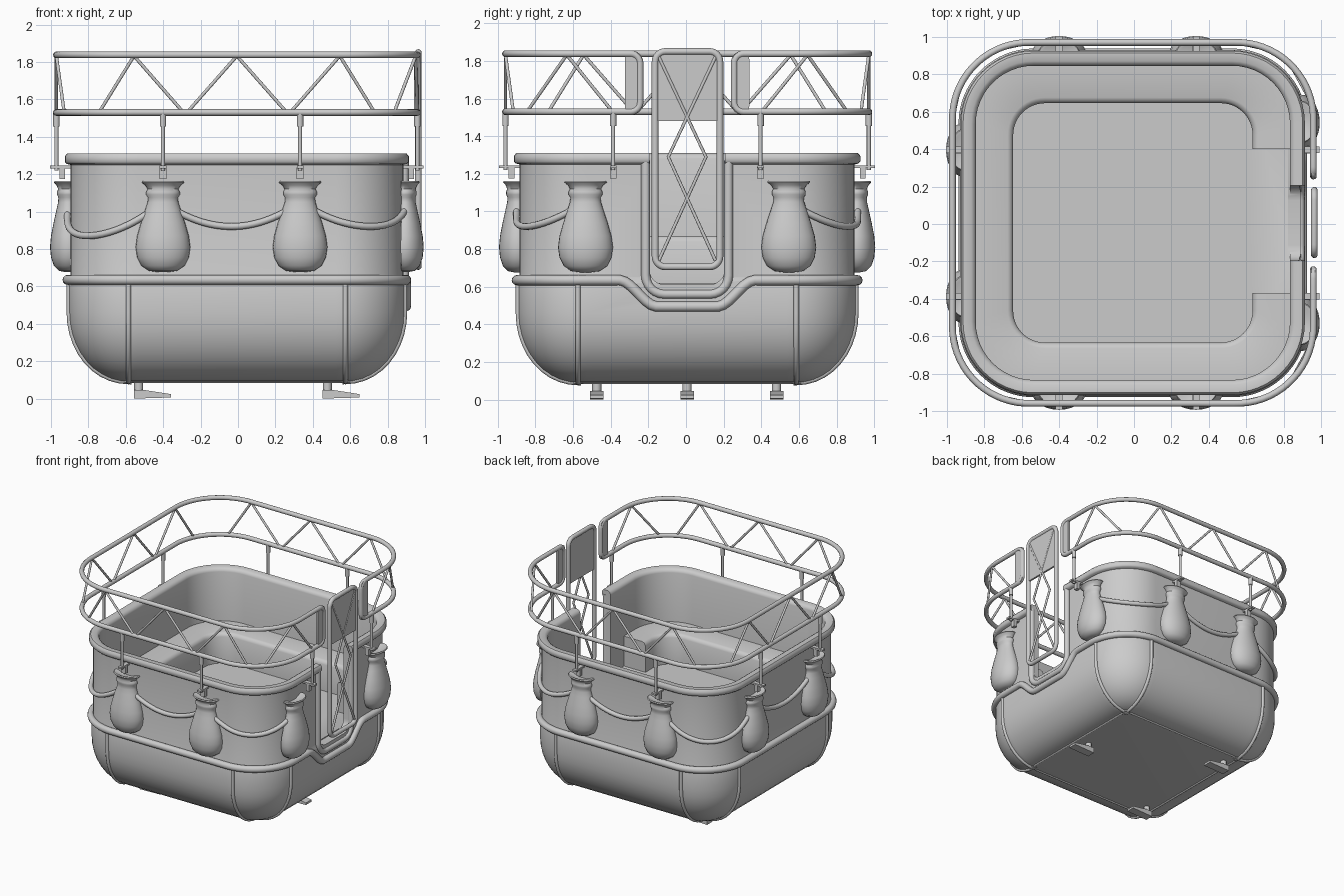
import bpy, bmesh
from math import sin, cos, pi, floor, copysign, ceil
from mathutils import Vector

if "Cube" in bpy.data.objects:
    bpy.data.objects.remove(bpy.data.objects["Cube"])

L = 0.53                      # half length of the straight sides of the hull
HOOP = (0.965, 0.41)          # half width, corner radius of the railing
WALL = (0.90, 0.37)
ROPE = (0.906, 0.376)


def quarter(h, r):
    return 2 * (h - r) + r * pi / 2


def loop_pt(s, h, r):
    """Point and heading at distance s round a rounded square, from front centre."""
    q = quarter(h, r)
    k = floor((s + q / 2) / q)
    d = s - k * q
    a = copysign(max(0, abs(d) - (h - r)) / r, d)
    x = d if a == 0 else copysign(h - r, d) + r * sin(a)
    y = -(h - r) - r * cos(a)
    c, n = round(cos(k * pi / 2)), round(sin(k * pi / 2))
    return Vector((x * c - y * n, x * n + y * c, 0)), k * pi / 2 + a


def rrect(u0, u1, v0, v1, r, step=9):
    """Rounded rectangle outline in two dimensions, long sides subdivided."""
    pts = []
    for cx, cy, a0 in ((u1 - r, v0 + r, -pi / 2), (u1 - r, v1 - r, 0),
                       (u0 + r, v1 - r, pi / 2), (u0 + r, v0 + r, pi)):
        pts += [(cx + r * cos(a0 + i * pi / 12), cy + r * sin(a0 + i * pi / 12)) for i in range(7)]
    out = []
    for p, q in zip(pts, pts[1:] + pts[:1]):
        n = max(1, ceil(((p[0] - q[0]) ** 2 + (p[1] - q[1]) ** 2) ** .5 / step))
        out += [(p[0] + (q[0] - p[0]) * i / n, p[1] + (q[1] - p[1]) * i / n) for i in range(n)]
    return out


def add_mesh(name, verts, faces):
    me = bpy.data.meshes.new(name)
    me.from_pydata([tuple(v) for v in verts], [], faces)
    bm = bmesh.new()
    bm.from_mesh(me)
    bmesh.ops.recalc_face_normals(bm, faces=bm.faces)
    bm.to_mesh(me)
    bm.free()
    ob = bpy.data.objects.new(name, me)
    bpy.context.collection.objects.link(ob)
    return ob


def loft(name, rings, capped=True):
    n, m = len(rings[0]), len(rings)
    faces = [(i * n + j, i * n + (j + 1) % n, (i + 1) % m * n + (j + 1) % n, (i + 1) % m * n + j)
             for i in range(m - 1 if capped else m) for j in range(n)]
    if capped:
        faces += [tuple(range(n)), tuple(range((m - 1) * n, m * n))]
    return add_mesh(name, [v for r in rings for v in r], faces)


def prism(name, pts, offset):
    return loft(name, [pts, [Vector(p) + Vector(offset) for p in pts]])


def box(name, size, loc, rot=0):
    x, y, z = (v / 2 for v in size)
    ob = prism(name, [(-x, -y, -z), (x, -y, -z), (x, y, -z), (-x, y, -z)], (0, 0, 2 * z))
    ob.location, ob.rotation_euler.z = loc, rot
    return ob


def tube(name, paths, r, closed=False):
    cu = bpy.data.curves.new(name, 'CURVE')
    cu.dimensions, cu.bevel_depth, cu.bevel_resolution, cu.use_fill_caps = '3D', r, 4, True
    for path in paths:
        sp = cu.splines.new('POLY')
        sp.points.add(len(path) - 1)
        for p, co in zip(sp.points, path):
            p.co = (*co, 1)
        sp.use_cyclic_u = closed
    ob = bpy.data.objects.new(name, cu)
    bpy.context.collection.objects.link(ob)
    return ob


def cut(ob, cutter):
    cutter.hide_render = True
    m = ob.modifiers.new('cut', 'BOOLEAN')
    m.operation, m.object, m.solver = 'DIFFERENCE', cutter, 'EXACT'
    bpy.context.view_layer.objects.active = ob
    bpy.ops.object.modifier_apply(modifier=m.name)
    bpy.data.objects.remove(cutter)


def ring(l, r, z, n=12):
    return [((l * cx + r * cos(a)), (l * cy + r * sin(a)), z)
            for k, (cx, cy) in enumerate(((1, 1), (-1, 1), (-1, -1), (1, -1)))
            for a in [(k + j / n) * pi / 2 for j in range(n + 1)]]


# hull: rounded tub with rim, inner wall and floor, door slot on the right
curve = [(0.06 + 0.31 * sin(i * pi / 20), 0.09 + 0.37 * (1 - cos(i * pi / 20))) for i in range(11)]
wall = [(.37, .62), (.36, .65), (.36, 1.25), (.38, 1.255), (.39, 1.265), (.39, 1.295), (.378, 1.31),
        (.335, 1.31), (.316, 1.297), (.31, 1.28), (.31, .62)]
hull = loft('basket_hull', [ring(L, r, z) for r, z in curve + wall])
cut(hull, prism('door_cutter', [(.83, y, z) for y, z in rrect(-.2, .2, .612, 1.7, .08)], (.4, 0, 0)))

# bench round the inside, open by the door
bench = loft('bench', [ring(L, .318, .6), ring(L, .318, .87), ring(.47, .2, .87), ring(.47, .181, .862),
                       ring(.47, .17, .84), ring(.47, .17, .6)], capped=False)
cut(bench, box('bench_cutter', (.7, .77, 1), (.85, .01, .8)))

# hull seams and corner bumps
seams = []
for sx in (-1, 1):
    for sy in (-1, 1):
        line = [(L + (r * r - .0025) ** .5, z) for r, z in curve + [(.37, .62)]]
        seams.append([(sx * .58, sy * v, z) for v, z in line])
        seams.append([(sx * v, sy * .58, z) for v, z in line])
        tube('corner_bump', [[(sx * .578, sy * .578, .085), (sx * .578, sy * .578, .125)]], .03)
tube('hull_seams', seams, .014)
tube('floor_seam', [[(x, y, .095) for x, y in rrect(-.59, .59, -.59, .59, .06)]], .012, True)

# belt that dips beneath the door
belt, q = [], quarter(.905, .375)
for i in range(240):
    p, _ = loop_pt(i / 240 * 4 * q, .905, .375)
    t = min(1, max(0, (.36 - abs(p.y)) / .2)) if p.x > .8 else 0
    p.z = .635 - .14 * t * t * (3 - 2 * t)
    belt.append(p)
tube('belt', [belt], .027, True)

# door frame
u = [(.895, y, z) for y, z in rrect(-.22, .22, .56, 1.9, .1) if z < 1.2]
u.sort(key=lambda p: (p[1], -p[2] if p[1] < 0 else p[2]))
tube('door_frame', [[(.895, -.22, 1.27)] + u + [(.895, .22, 1.27)]], .024)

# railing: both hoops joined at the door ends
Q = quarter(*HOOP)
path = []
for s, z in rrect(Q + .25, 5 * Q - .25, 1.53, 1.838, .05, .04):
    p, _ = loop_pt(s, *HOOP)
    path.append((p.x, p.y, z))
tube('railing_hoops', [path], .018, True)
for sy in (-1, 1):
    prism('railing_end_panel', [(.955, sy * y, z) for y, z in rrect(.24, .33, 1.522, 1.846, .035)], (.02, 0, 0))

# V struts of the railing: (top, foot) along each side, wider spaced beside the door
struts = []
for k in range(4):
    pairs = ((.64, .40), (.64, .88)) if k == 1 else ((0, .262), (.55, .29), (.55, .74))
    for t, b in pairs:
        for d in (-1, 1):
            top, foot = loop_pt(k * Q + d * t, *HOOP)[0], loop_pt(k * Q + d * b, *HOOP)[0]
            struts.append([top + Vector((0, 0, 1.832)), foot + Vector((0, 0, 1.535))])
tube('railing_struts', struts, .009)

# posts with sleeves, brackets and clamps
places = [(0, -.395), (0, .338), (1, -.393), (1, .39), (2, -.338), (2, .395), (3, -.39), (3, .393)]
for k, t in places:
    p, a = loop_pt(k * Q + t, *HOOP)
    n = Vector((sin(a), -cos(a), 0))
    z = lambda v: p + Vector((0, 0, v))
    tube('rail_post', [[z(1.22), z(1.53)]], .011)
    tube('post_sleeve', [[z(1.455), z(1.53)]], .017)
    box('post_bracket', (.035, .11, .014), z(1.238) - n * .022, a)
    box('post_clamp', (.036, .03, .06), z(1.205) - n * .032, a)

# gate: tube frame, upper panel and cross bracing
GX = .97
tube('gate_frame', [[(GX, y, z) for y, z in rrect(-.17, .174, .706, 1.85, .055)]], .018, True)
prism('gate_panel', [(GX - .008, -.17, 1.48), (GX - .008, .174, 1.48)] +
      [(GX - .008, y, z) for y, z in rrect(-.17, .174, 1.2, 1.85, .05) if z > 1.6], (.016, 0, 0))
tube('gate_braces', [[(GX + .004, s * y, z) for y, z in ((-.15, .74), (.1, 1.29), (-.15, 1.82))]
                     for s in (-1, 1)], .009)

# sandbags, flattened against the wall
bag_profile = [(.03, .677), (.075, .683), (.115, .71), (.138, .755), (.146, .81), (.138, .87), (.118, .94),
               (.095, 1.01), (.082, 1.05), (.08, 1.075), (.09, 1.09), (.09, 1.105), (.082, 1.12),
               (.094, 1.14), (.114, 1.155), (.108, 1.163), (.09, 1.16), (.04, 1.14)]
W = quarter(*WALL)
stops = [(k * W + (copysign(.54, t) if k == 1 else t)) for k, t in places]
for s in stops:
    p, a = loop_pt(s, *WALL)
    bag = loft('sandbag', [[(r * cos(j * pi / 14), min(.02, .68 * r * sin(j * pi / 14)), z) for j in range(28)]
                           for r, z in bag_profile])
    bag.location, bag.rotation_euler.z = p, a

# rope swags between the bags, none across the door
ropes = []
for i, s in enumerate(stops):
    if i == 2:
        continue
    e = stops[i + 1] if i < 7 else stops[0] + 4 * W
    path = []
    for j in range(25):
        t = j / 24
        p, _ = loop_pt((s + (e - s) * t) * quarter(*ROPE) / W, *ROPE)
        p.z = 1.05 - (.13 if e - s < .85 else .18) * 4 * t * (1 - t)
        path.append(p)
    ropes.append(path)
tube('rope_swags', ropes, .018)

# three feet
for x, y in ((-.525, -.48), (-.525, .475), (.484, 0)):
    foot = [(-.025, 0), (.172, .006), (.172, .024), (.03, .046), (-.025, .046)]
    prism('foot_pad', [(x + u, y - .036, v) for u, v in foot], (0, .072, 0))
    tube('foot_stem', [[(x, y, .04), (x, y, .1)]], .024)

# turn tubes into meshes, shade, and centre
for ob in bpy.context.scene.objects:
    ob.select_set(True)
    ob.location += Vector((-.006, .006, 0))
bpy.context.view_layer.objects.active = hull
bpy.ops.object.convert(target='MESH')
bpy.ops.object.shade_smooth_by_angle(angle=0.8)
